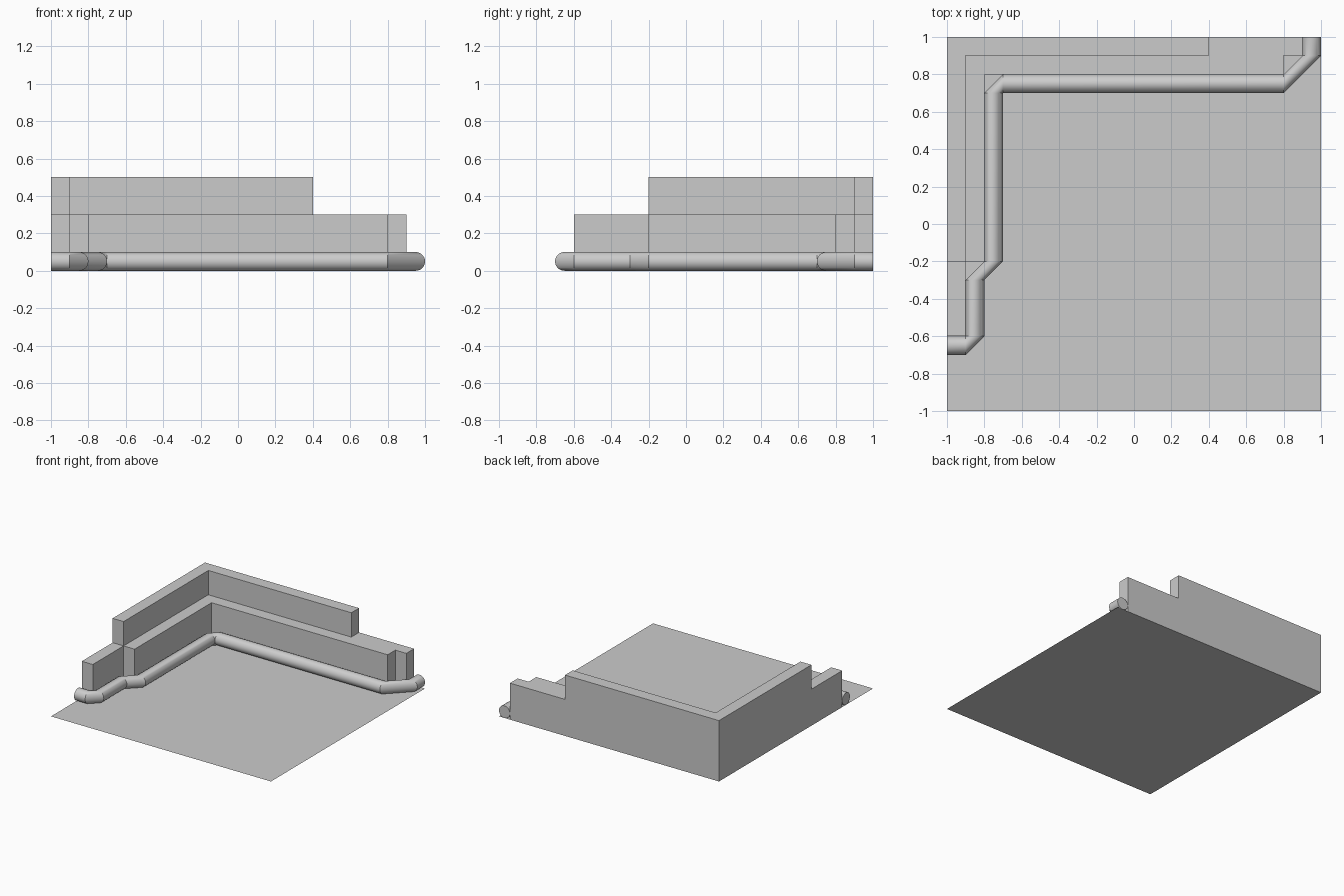
import bpy, bmesh
from math import cos, sin, tau

if "Cube" in bpy.data.objects:
    bpy.data.objects.remove(bpy.data.objects["Cube"])

def finish(bm, name):
    bmesh.ops.remove_doubles(bm, verts=bm.verts, dist=1e-5)
    bmesh.ops.recalc_face_normals(bm, faces=bm.faces)
    me = bpy.data.meshes.new(name)
    bm.to_mesh(me)
    bm.free()
    ob = bpy.data.objects.new(name, me)
    bpy.context.collection.objects.link(ob)
    return ob

def flat(bm, pts, z):
    return bm.faces.new([bm.verts.new((x, y, z)) for x, y in pts])

def sides(bm, pts, z0, z1):
    for (ax, ay), (bx, by) in zip(pts, pts[1:] + pts[:1]):
        bm.faces.new([bm.verts.new(c) for c in
                      ((ax, ay, z0), (bx, by, z0), (bx, by, z1), (ax, ay, z1))])

# Floor sheet
bm = bmesh.new()
flat(bm, [(-1, -1), (1, -1), (1, 1), (-1, 1)], 0)
floor = finish(bm, "floor")
if floor.data.polygons[0].normal.z < 0:
    floor.data.flip_normals()

# Stepped corner wall: low tier, its two exposed ledges, and the tall tier
left_ledge = [(-1, -.2), (-1, -.6), (-.9, -.6), (-.9, -.2)]
front_edge = [(-.8, -.2), (-.8, .8), (.8, .8), (.8, .9), (.9, .9), (.9, 1), (.4, 1)]
tall = [(-1, -.2), (-.9, -.2), (-.9, .9), (.4, .9), (.4, 1), (-1, 1)]
bm = bmesh.new()
sides(bm, left_ledge + front_edge + [(-1, 1)], 0, .3)
flat(bm, left_ledge, .3)
flat(bm, [(-.9, -.2)] + front_edge + [(.4, .9), (-.9, .9)], .3)
sides(bm, tall, .3, .5)
flat(bm, tall, .5)
finish(bm, "stepped_wall")

# Round pipe lofted through sections given by left and right edge points
sections = [((-1, -.6), (-1, -.7)), ((-.9, -.6), (-.9, -.7)),
            ((-.9, -.6), (-.8, -.6)), ((-.9, -.3), (-.8, -.3)),
            ((-.8, -.2), (-.7, -.2)), ((-.8, .7), (-.7, .7)),
            ((-.7, .8), (-.7, .7)), ((.8, .8), (.8, .7)),
            ((.9, .9), (1, .9)), ((.9, 1), (1, 1))]
N = 32
bm = bmesh.new()
rings = []
for (lx, ly), (rx, ry) in sections:
    ring = []
    for i in range(N):
        t = (1 + cos(tau * i / N)) / 2
        ring.append(bm.verts.new((lx + (rx - lx) * t, ly + (ry - ly) * t,
                                  .05 + .05 * sin(tau * i / N))))
    rings.append(ring)
for a, b in zip(rings, rings[1:]):
    for i in range(N):
        j = (i + 1) % N
        bm.faces.new((a[i], a[j], b[j], b[i]))
bm.faces.new(rings[0])
bm.faces.new(rings[-1])
pipe = finish(bm, "pipe")
bpy.context.view_layer.objects.active = pipe
pipe.select_set(True)
bpy.ops.object.shade_smooth_by_angle()
